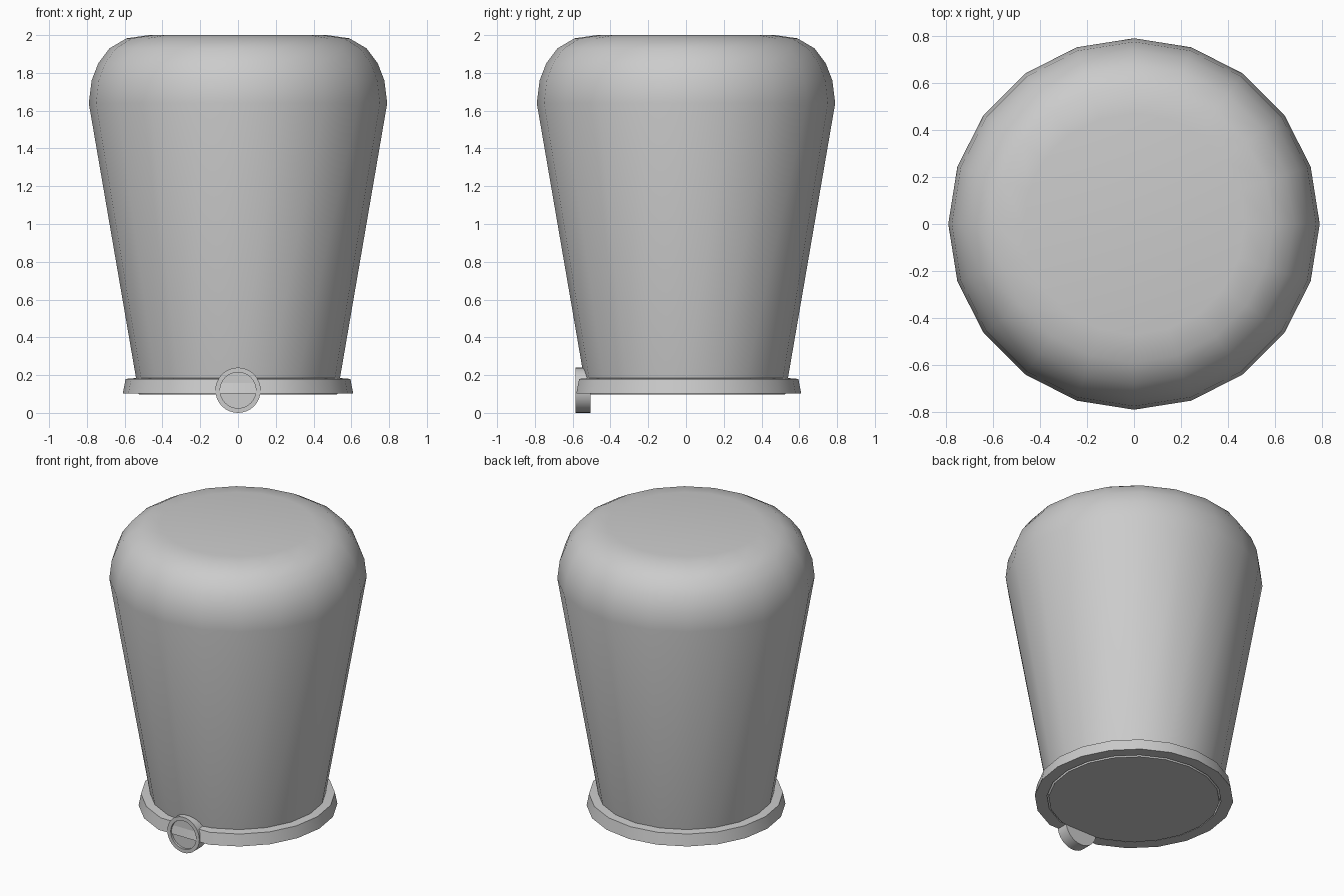
import bpy, bmesh
from math import sin, cos, pi, radians

if "Cube" in bpy.data.objects:
    bpy.data.objects.remove(bpy.data.objects["Cube"])


def lathe(name, profile, angles, closed=False, axis="Z"):
    """Spin (radius, height) points through the angles; closed makes a ring, else both ends are capped."""
    bm = bmesh.new()
    rings = []
    for r, h in profile:
        ring = []
        for a in angles:
            p = (r * cos(a), r * sin(a), h)
            if axis == "Y":
                p = (r * cos(a), h, r * sin(a))
            ring.append(bm.verts.new(p))
        rings.append(ring)
    n = len(angles)
    pairs = list(zip(rings, rings[1:]))
    if closed:
        pairs.append((rings[-1], rings[0]))
    for low, high in pairs:
        for i in range(n):
            j = (i + 1) % n
            bm.faces.new((low[i], low[j], high[j], high[i]))
    if not closed:
        bm.faces.new(rings[0])
        bm.faces.new(rings[-1])
    bmesh.ops.recalc_face_normals(bm, faces=bm.faces)
    mesh = bpy.data.meshes.new(name)
    bm.to_mesh(mesh)
    bm.free()
    obj = bpy.data.objects.new(name, mesh)
    bpy.context.collection.objects.link(obj)
    bpy.ops.object.select_all(action="DESELECT")
    obj.select_set(True)
    bpy.context.view_layer.objects.active = obj
    bpy.ops.object.shade_smooth_by_angle(angle=radians(40))
    return obj


sides = [2 * pi * i / 20 for i in range(20)]

# Flared body with a rounded crown
lathe("body", [(0.525, 0.098), (0.54, 0.185), (0.79, 1.64), (0.775, 1.76),
               (0.74, 1.85), (0.68, 1.93), (0.59, 1.983), (0.47, 2.0)], sides)

# Base band, flattened at the front by leaving out the front corner
band_angles = [a for i, a in enumerate(sides) if i != 15]
lathe("base_band", [(0.535, 0.103), (0.61, 0.103), (0.595, 0.18), (0.535, 0.185)],
      band_angles, closed=True)

# Round front badge with a raised rim
badge_angles = [2 * pi * i / 32 for i in range(32)]
badge = lathe("front_badge", [(0.12, -0.505), (0.12, -0.585), (0.095, -0.585), (0.095, -0.57)],
              badge_angles, axis="Y")
badge.location.z = 0.12
